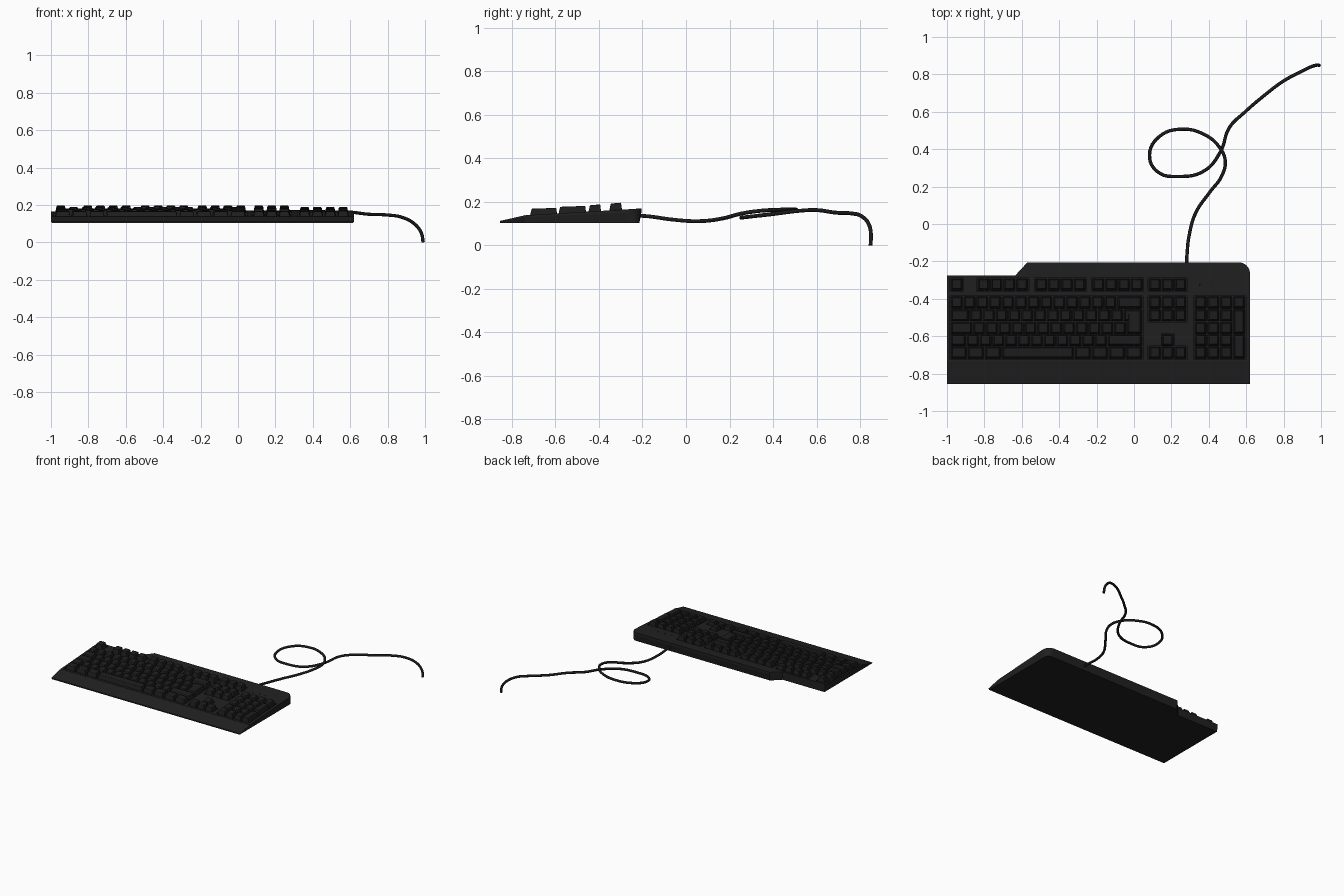
import bpy, bmesh, math
from mathutils import Vector

if "Cube" in bpy.data.objects:
    bpy.data.objects.remove(bpy.data.objects["Cube"])

def material(name, v):
    m = bpy.data.materials.new(name)
    m.diffuse_color = (v, v, v, 1)
    m.use_nodes = True
    m.node_tree.nodes["Principled BSDF"].inputs["Base Color"].default_value = m.diffuse_color
    return m

case_mat = material("case black", 0.0150)
key_mat = material("key black", 0.0125)
cable_mat = material("cable black", 0.0105)

def finish(bm, name, mat):
    bmesh.ops.recalc_face_normals(bm, faces=bm.faces)
    me = bpy.data.meshes.new(name)
    bm.to_mesh(me)
    bm.free()
    ob = bpy.data.objects.new(name, me)
    bpy.context.collection.objects.link(ob)
    if mat:
        me.materials.append(mat)
    return ob

def top_z(y):
    """Height of the case top along its depth."""
    pts = [(-0.856, 0.112), (-0.74, 0.138), (-0.275, 0.165), (-0.20, 0.170)]
    for (a, za), (b, zb) in zip(pts, pts[1:]):
        if y <= b:
            return za + (zb - za) * (y - a) / (b - a)
    return pts[-1][1]

def frustum(bm, x0, x1, y0, y1, zb, zt, s=0.0, front=0.0, back=0.0):
    """Box with top inset by s at the sides; zb, zt = (front, back) heights."""
    v = [bm.verts.new(p) for p in (
        (x0, y0, zb[0]), (x1, y0, zb[0]), (x1, y1, zb[1]), (x0, y1, zb[1]),
        (x0 + s, y0 + front, zt[0]), (x1 - s, y0 + front, zt[0]),
        (x1 - s, y1 - back, zt[1]), (x0 + s, y1 - back, zt[1]))]
    for f in ((3, 2, 1, 0), (4, 5, 6, 7), (0, 1, 5, 4), (1, 2, 6, 5), (2, 3, 7, 6), (3, 0, 4, 7)):
        bm.faces.new([v[i] for i in f])

# Case: outline with stepped back left and rounded back right corner
outline = [(-1, -0.855), (0.62, -0.855)]
for i in range(9):
    a = math.pi / 2 * i / 8
    outline.append((0.56 + 0.06 * math.cos(a), -0.265 + 0.06 * math.sin(a)))
outline += [(-0.57, -0.205), (-0.635, -0.275), (-1, -0.275)]
bm = bmesh.new()
bm.faces.new([bm.verts.new((x, y, 0.2)) for x, y in outline])
for y in (-0.74, -0.2755):
    bmesh.ops.bisect_plane(bm, geom=bm.verts[:] + bm.edges[:] + bm.faces[:],
                           plane_co=(0, y, 0), plane_no=(0, 1, 0))
# rim below the top edge, then a slightly narrower tray
for level in range(2):
    faces = [f for f in bm.faces if f.select] if level else bm.faces[:]
    ext = bmesh.ops.extrude_face_region(bm, geom=faces, use_keep_orig=(level == 0))["geom"]
    new = [g for g in ext if isinstance(g, bmesh.types.BMVert)]
    if level == 0:
        for v in [v for v in bm.verts if v not in set(new)]:
            v.co.z = top_z(v.co.y)
    elif faces:
        bmesh.ops.delete(bm, geom=[f for f in faces if f.is_valid], context='FACES_ONLY')
    for v in new:
        v.co.z = top_z(v.co.y) * 0.8 + 0.103 * 0.2 if level == 0 else 0.103
        if level == 0:
            v.co.z = 0.103 + (top_z(v.co.y) - 0.103) * 0.75
        else:
            v.co.x = max(-0.993, min(0.612, v.co.x))
            v.co.y = min(v.co.y, -0.214)
    for f in bm.faces:
        f.select = False
    for g in ext:
        if isinstance(g, bmesh.types.BMFace):
            g.select = True
case = finish(bm, "case", case_mat)

# Key layout: one unit is U wide, rows are given by their centre
U = 0.0685
ROWS = [-0.324, -0.420, -0.489, -0.557, -0.622, -0.688]
TOPS = [0.195, 0.187, 0.181, 0.177, 0.172, 0.168]
MAIN, NAV, PAD = -0.982, 0.077, 0.322
keys = bmesh.new()
WELL = 0.014

def key(x, row, w=1.0, rows=1, drop=0.0):
    y1 = ROWS[row] + 0.0315
    y0 = ROWS[row + rows - 1] - 0.0315
    zt = TOPS[row + rows - 1] - drop, TOPS[row] - drop
    if rows == 1:
        zt = zt[0] - 0.003, zt[0] + 0.001
    frustum(keys, x + 0.003, x + w * U - 0.003, y0, y1,
            (top_z(y0) - WELL - 0.001, top_z(y1) - WELL - 0.001), zt, 0.009, 0.010, 0.006)

def key_row(x, row, widths):
    for w in widths:
        key(x, row, w)
        x += w * U

FGROUPS = [(MAIN, 1), (-0.838, 4), (-0.53, 4), (-0.225, 4), (NAV, 3)]
for x, n in FGROUPS:
    key_row(x, 0, [1] * n)
key_row(MAIN, 1, [1] * 13 + [2])
key_row(MAIN, 2, [1.5] + [1] * 12)
key_row(MAIN, 3, [1.75] + [1] * 12)
key_row(MAIN, 4, [1.25] + [1] * 11 + [2.75])
key_row(MAIN, 5, [1.33] * 3 + [5.69] + [1.33] * 4)
key(MAIN + 13.75 * U, 2, 1.25, rows=2)            # tall enter key
key(MAIN + 13.5 * U, 2, 1.4, drop=0.002)
for r in (1, 2):
    key_row(NAV, r, [1] * 3)
key(NAV + U, 4)
key_row(NAV, 5, [1] * 3)
key_row(PAD, 1, [1] * 4)
for r in (2, 3, 4, 5):
    key_row(PAD, r, [1] * 3)
for r in (2, 4):
    key(PAD + 3 * U, r, 1, rows=2)
keycaps = finish(keys, "keycaps", key_mat)
bev = keycaps.modifiers.new("soft edges", 'BEVEL')
bev.width, bev.segments = 0.003, 2

# Wells cut into the case around each key group
cut = bmesh.new()
def well(x, n, r0, r1):
    y0, y1 = ROWS[r1] - 0.036, ROWS[r0] + 0.036
    frustum(cut, x - 0.003, x + n * U + 0.003, y0, y1,
            (top_z(y0) - WELL, top_z(y1) - WELL), (0.25, 0.25))
for x, n in FGROUPS:
    well(x, n, 0, 0)
well(MAIN, 15, 1, 5)
well(NAV, 3, 1, 2)
well(NAV + U + 0.004, 0.9, 4, 4)
well(PAD, 4, 1, 5)
cutter = finish(cut, "well_cutter", None)
cutter.hide_render = True
cutter.hide_set(True)
# bottom arrow row has its own cutter, since it touches the up arrow's well
cut = bmesh.new()
well(NAV, 3, 5, 5)
cutter2 = finish(cut, "arrow_well_cutter", None)
cutter2.hide_render = True
cutter2.hide_set(True)
for c in (cutter, cutter2):
    b = case.modifiers.new("wells", 'BOOLEAN')
    b.operation, b.solver, b.object = 'DIFFERENCE', 'EXACT', c

# Three indicator dots above the number pad
bm = bmesh.new()
for x in (0.356, 0.411, 0.466):
    z = top_z(-0.324)
    frustum(bm, x - 0.005, x + 0.005, -0.329, -0.319, (z - 0.002,) * 2, (z + 0.002,) * 2, 0.001)
finish(bm, "indicators", cable_mat)

# Seam between palm rest and key deck
bm = bmesh.new()
z = top_z(-0.74)
frustum(bm, -1, 0.62, -0.742, -0.737, (z - 0.003,) * 2, (z + 0.001,) * 2)
finish(bm, "palm_rest_seam", cable_mat)

# Cable with one loop, drooping at the far end
path = [(.28, -.23, .137), (.283, -.17, .133), (.295, -.06, .118), (.33, .06, .111),
        (.405, .17, .124), (.468, .255, .146), (.488, .335, .158), (.457, .41, .163),
        (.377, .478, .164), (.254, .507, .163), (.136, .468, .155), (.083, .37, .141),
        (.125, .28, .13), (.243, .254, .127), (.377, .285, .131), (.463, .388, .142),
        (.510, .516, .158), (.59, .596, .162), (.70, .69, .150), (.80, .765, .146),
        (.88, .808, .133), (.945, .84, .097), (.98, .85, .05), (.99, .848, 0)]
cu = bpy.data.curves.new("cable", 'CURVE')
cu.dimensions = '3D'
cu.bevel_depth, cu.bevel_resolution, cu.resolution_u, cu.use_fill_caps = 0.009, 3, 6, True
sp = cu.splines.new('BEZIER')
sp.bezier_points.add(len(path) - 1)
for bp, p in zip(sp.bezier_points, path):
    bp.co = Vector(p)
    bp.handle_left_type = bp.handle_right_type = 'AUTO'
cu.materials.append(cable_mat)
cable = bpy.data.objects.new("cable", cu)
bpy.context.collection.objects.link(cable)
